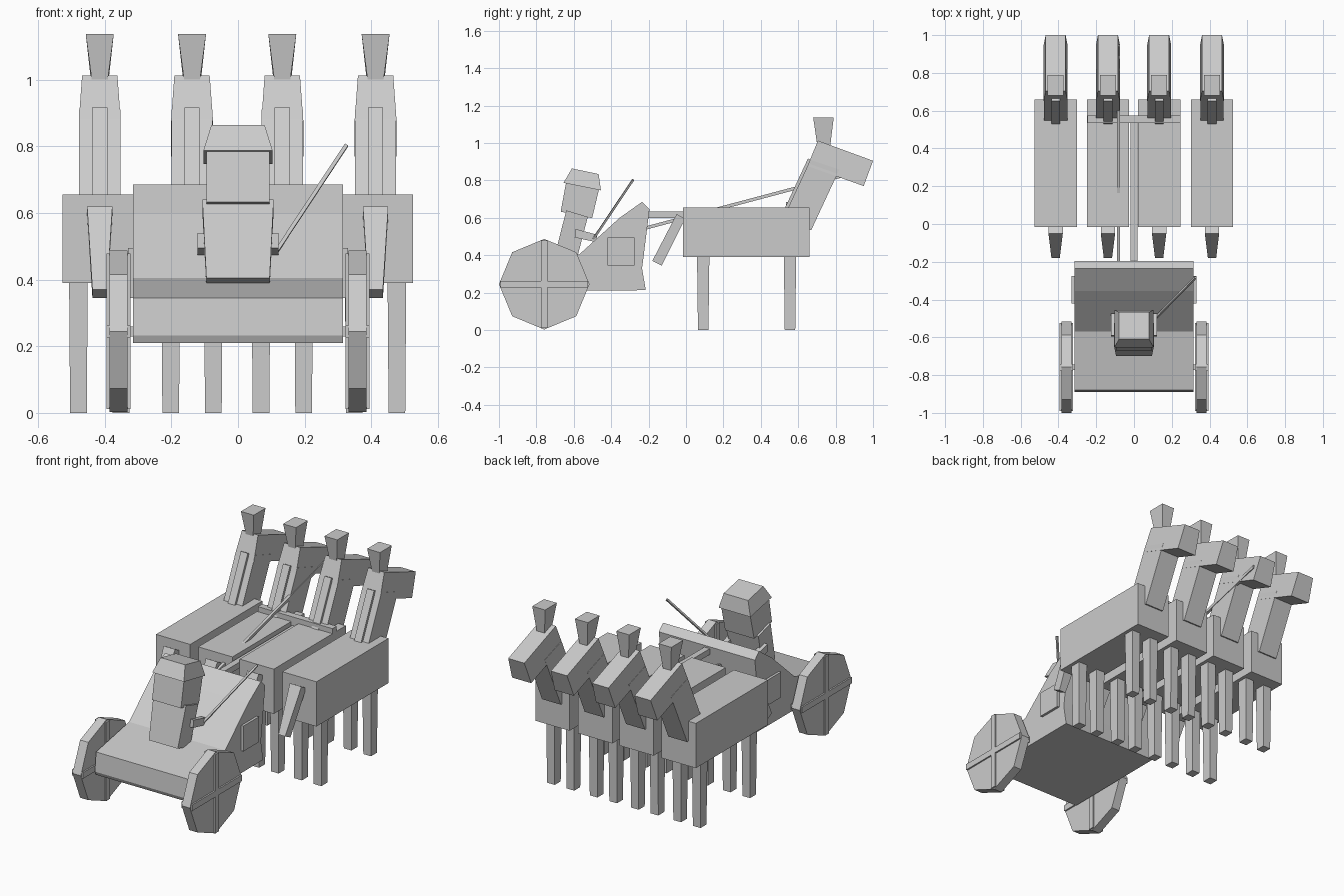
import bpy, bmesh
from math import sin, cos, pi
from mathutils import Vector

old = bpy.data.objects.get("Cube")
if old:
    bpy.data.objects.remove(old, do_unlink=True)

grey = bpy.data.materials.new("light_grey")
grey.use_nodes = True
colour = (0.6, 0.6, 0.6, 1)
grey.diffuse_color = colour
grey.node_tree.nodes["Principled BSDF"].inputs["Base Color"].default_value = colour


def finish(name, bm):
    bmesh.ops.recalc_face_normals(bm, faces=bm.faces)
    mesh = bpy.data.meshes.new(name)
    bm.to_mesh(mesh)
    bm.free()
    mesh.materials.append(grey)
    obj = bpy.data.objects.new(name, mesh)
    bpy.context.collection.objects.link(obj)
    return obj


def slab(name, profile, half, x=0):
    """Side profile of (y, z) points spread across x; half is one width or one per point."""
    widths = half if isinstance(half, list) else [half] * len(profile)
    bm = bmesh.new()
    sides = [[bm.verts.new((x + s * w, y, z)) for (y, z), w in zip(profile, widths)]
             for s in (-1, 1)]
    bm.faces.new(sides[0])
    bm.faces.new(sides[1])
    for i in range(len(profile)):
        j = (i + 1) % len(profile)
        bm.faces.new((sides[0][i], sides[0][j], sides[1][j], sides[1][i]))
    return finish(name, bm)


def box(name, x, y0, y1, z0, z1, half):
    return slab(name, [(y0, z0), (y1, z0), (y1, z1), (y0, z1)], half, x)


def rod(name, start, end, radius):
    start, end = Vector(start), Vector(end)
    bm = bmesh.new()
    bmesh.ops.create_cone(bm, cap_ends=True, segments=4, radius1=radius,
                          radius2=radius, depth=(end - start).length)
    obj = finish(name, bm)
    obj.location = (start + end) / 2
    obj.rotation_euler = (end - start).to_track_quat('Z', 'Y').to_euler()
    return obj


# Four horses, all facing away
def horse(label, x):
    box(label + "_body", x, -0.015, 0.66, 0.39, 0.655, 0.112)
    slab(label + "_neck", [(0.67, 0.535), (0.82, 0.858), (0.665, 0.91), (0.505, 0.565)], 0.062, x)
    slab(label + "_mane", [(0.53, 0.655), (0.652, 0.917), (0.69, 0.9), (0.57, 0.64)], 0.023, x)
    slab(label + "_head", [(0.65, 0.877), (0.95, 0.77), (1.0, 0.905), (0.705, 1.013)],
         [0.063, 0.063, 0.053, 0.053], x)
    slab(label + "_crest", [(0.70, 1.0), (0.77, 0.975), (0.79, 1.137), (0.68, 1.137)],
         [0.024, 0.024, 0.042, 0.042], x)
    slab(label + "_tail", [(-0.18, 0.37), (-0.13, 0.345), (-0.005, 0.595), (-0.05, 0.62)],
         [0.022, 0.022, 0.038, 0.038], x)
    for end, y in (("hind", 0.092), ("fore", 0.556)):
        for side, s in (("left", 1), ("right", -1)):
            slab(f"{label}_{end}_leg_{side}",
                 [(y - 0.028, 0), (y + 0.028, 0), (y + 0.033, 0.4), (y - 0.033, 0.4)],
                 [0.025, 0.025, 0.028, 0.028], x + s * 0.064)


for i, x in enumerate((-0.415, -0.138, 0.133, 0.413)):
    horse(f"horse_{i + 1}", x)

# Cart with raised sloping shield
slab("cart_body", [(-0.88, 0.21), (-0.215, 0.213), (-0.235, 0.33), (-0.195, 0.647),
                   (-0.235, 0.685), (-0.355, 0.6), (-0.57, 0.405), (-0.88, 0.345),
                   (-0.89, 0.232)], 0.315)
box("side_panels", 0, -0.42, -0.275, 0.345, 0.495, 0.33)

# Octagonal wheels with crossed spokes
HUB_Y, HUB_Z, RADIUS = -0.758, 0.245, 0.242
rim = [(HUB_Y + RADIUS * sin(k * pi / 4), HUB_Z + RADIUS * cos(k * pi / 4)) for k in range(8)]
for side, x in (("left", 0.358), ("right", -0.358)):
    slab("wheel_" + side, rim, 0.027, x)
    box("spoke_upright_" + side, x, HUB_Y - 0.017, HUB_Y + 0.017,
        HUB_Z - 0.233, HUB_Z + 0.233, 0.036)
    box("spoke_level_" + side, x, HUB_Y - 0.233, HUB_Y + 0.233,
        HUB_Z - 0.018, HUB_Z + 0.018, 0.036)
box("axle", 0, HUB_Y - 0.015, HUB_Y + 0.015, HUB_Z - 0.015, HUB_Z + 0.015, 0.35)

# Pole, yoke and rein
box("pole", 0, -0.21, 0.575, 0.6, 0.635, 0.018)
box("yoke", 0, 0.535, 0.575, 0.63, 0.685, 0.245)
slab("rein", [(-0.21, 0.538), (0.95, 0.846), (0.95, 0.864), (-0.21, 0.556)], 0.008, -0.081)

# Driver leaning back, with cap, arms and whip
slab("driver_torso", [(-0.70, 0.405), (-0.585, 0.375), (-0.525, 0.605), (-0.64, 0.64)],
     [0.095, 0.095, 0.107, 0.107])
slab("driver_head", [(-0.67, 0.633), (-0.502, 0.598), (-0.462, 0.765), (-0.64, 0.795)], 0.095)
slab("driver_cap", [(-0.655, 0.787), (-0.455, 0.747), (-0.467, 0.834), (-0.61, 0.864)],
     [0.104, 0.104, 0.08, 0.08])
for side, x in (("left", 0.106), ("right", -0.106)):
    slab("driver_arm_" + side, [(-0.595, 0.495), (-0.48, 0.47), (-0.475, 0.51), (-0.59, 0.54)],
         0.016, x)
rod("whip", (0.112, -0.5, 0.48), (0.325, -0.283, 0.803), 0.008)
